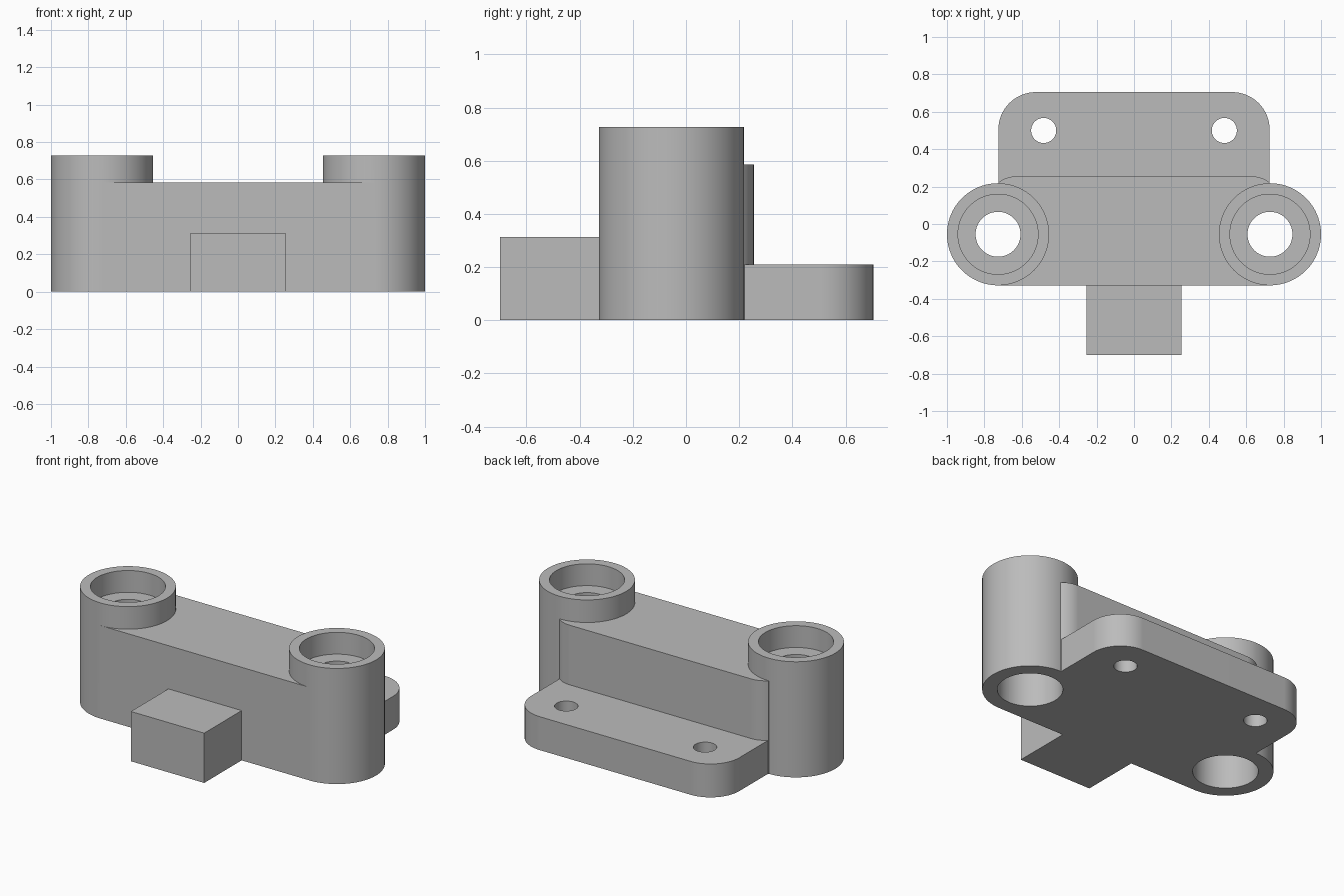
import bpy, bmesh
from math import sin, cos, pi, radians

cube = bpy.data.objects.get("Cube")
if cube:
    bpy.data.objects.remove(cube)

BOSS_X, BOSS_Y, BOSS_R = 0.727, -0.055, 0.273
BOSS_H, WEB_H, FLANGE_H, BLOCK_H = 0.727, 0.585, 0.21, 0.313

grey = bpy.data.materials.new("plain_grey")
grey.use_nodes = True
grey.diffuse_color = (0.5, 0.5, 0.5, 1)
grey.node_tree.nodes["Principled BSDF"].inputs["Base Color"].default_value = (0.5, 0.5, 0.5, 1)


def prism(name, outline, z0, z1):
    """Extrude a flat outline upward from z0 to z1."""
    bm = bmesh.new()
    bottom = bm.faces.new([bm.verts.new((x, y, z0)) for x, y in outline])
    grown = bmesh.ops.extrude_face_region(bm, geom=[bottom])["geom"]
    top = [v for v in grown if isinstance(v, bmesh.types.BMVert)]
    bmesh.ops.translate(bm, verts=top, vec=(0, 0, z1 - z0))
    bmesh.ops.recalc_face_normals(bm, faces=bm.faces)
    mesh = bpy.data.meshes.new(name)
    bm.to_mesh(mesh)
    bm.free()
    mesh.materials.append(grey)
    obj = bpy.data.objects.new(name, mesh)
    bpy.context.collection.objects.link(obj)
    return obj


def arc(cx, cy, r, start, end, steps):
    angles = [radians(start + (end - start) * i / steps) for i in range(steps + 1)]
    return [(cx + r * cos(a), cy + r * sin(a)) for a in angles]


def disc(name, x, y, r, z0, z1):
    return prism(name, arc(x, y, r, 0, 360, 96)[:-1], z0, z1)


def mirrored(half):
    """Complete an outline given on its +x side."""
    return half + [(-x, y) for x, y in reversed(half)]


def combine(target, tool, operation):
    """Apply a boolean and discard the tool object."""
    mod = target.modifiers.new(operation, 'BOOLEAN')
    mod.operation, mod.solver, mod.object = operation, 'EXACT', tool
    tool.hide_render = True
    bpy.context.view_layer.objects.active = target
    bpy.ops.object.modifier_apply(modifier=mod.name)
    bpy.data.objects.remove(tool)


# Central web with rounded back corners
web_half = [(BOSS_X, BOSS_Y - BOSS_R)] + arc(0.63, 0.105, 0.15, 49, 90, 10)
bracket = prism("bracket_body", mirrored(web_half), 0, WEB_H)

# Mounting flange at the back
flange_half = [(0.725, 0.205)] + arc(0.525, 0.505, 0.2, 0, 90, 20)
combine(bracket, prism("rear_flange", mirrored(flange_half), 0, FLANGE_H), 'UNION')

# Square block at the front
block_half = [(0.255, -0.7), (0.255, -0.25)]
combine(bracket, prism("front_block", mirrored(block_half), 0, BLOCK_H), 'UNION')

# Cylindrical bosses
for side in (-1, 1):
    combine(bracket, disc("boss", side * BOSS_X, BOSS_Y, BOSS_R, 0, BOSS_H), 'UNION')

# Stepped bores in the bosses and bolt holes in the flange
for side in (-1, 1):
    x = side * BOSS_X
    for r, z0, z1 in ((0.12, -0.1, 0.9), (0.214, 0.59, 0.9), (0.187, -0.1, 0.48)):
        combine(bracket, disc("bore_cutter", x, BOSS_Y, r, z0, z1), 'DIFFERENCE')
    combine(bracket, disc("bolt_cutter", side * 0.483, 0.5, 0.067, -0.1, 0.4), 'DIFFERENCE')

# Smooth the round walls while keeping rims crisp
bpy.ops.object.select_all(action='DESELECT')
bracket.select_set(True)
bpy.context.view_layer.objects.active = bracket
bpy.ops.object.shade_smooth_by_angle(angle=radians(30))
weighted = bracket.modifiers.new("Weighted Normal", 'WEIGHTED_NORMAL')
weighted.keep_sharp = True
